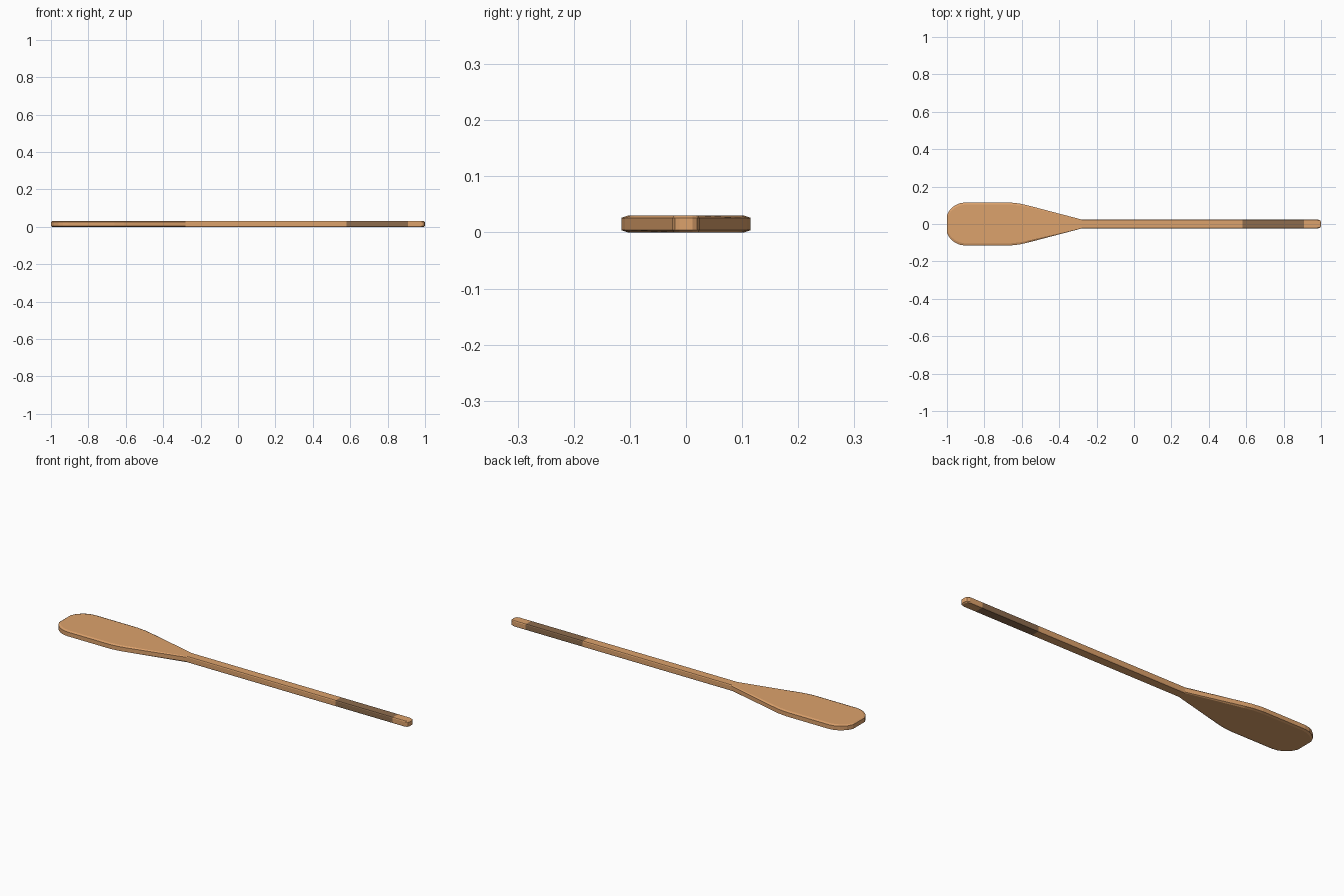
import bpy, bmesh

if "Cube" in bpy.data.objects:
    bpy.data.objects.remove(bpy.data.objects["Cube"])


def material(name, rgb):
    m = bpy.data.materials.new(name)
    m.diffuse_color = (*rgb, 1)
    m.use_nodes = True
    m.node_tree.nodes["Principled BSDF"].inputs["Base Color"].default_value = m.diffuse_color
    return m


wood = material("light_wood", (0.72, 0.36, 0.15))
wrap = material("brown_wrap", (0.27, 0.15, 0.075))

# Four levels of the cross-section: height, width factor, end inset
LEVELS = [(0.0, 0.9, 0.006), (0.004, 1.0, 0.0), (0.026, 1.0, 0.0), (0.03, 0.9, 0.006)]


def plank(name, half, mat):
    """Mirror a half outline of (x, half width), then stack it with chamfered rims."""
    outline = half + [(x, -y) for x, y in reversed(half)]
    bm = bmesh.new()
    rings = []
    for z, k, inset in LEVELS:
        ring = []
        for x, y in outline:
            if abs(x) > 0.93:                       # only the free ends are chamfered
                x -= inset if x > 0 else -inset
            ring.append(bm.verts.new((x, y * k, z)))
        rings.append(ring)
    n = len(outline)
    for a, b in zip(rings, rings[1:]):
        for i in range(n):
            j = (i + 1) % n
            bm.faces.new((a[i], a[j], b[j], b[i]))
    for z_ring in (rings[0], rings[-1]):            # strips across top and bottom
        for i in range(len(half) - 1):
            bm.faces.new((z_ring[i], z_ring[i + 1], z_ring[n - 2 - i], z_ring[n - 1 - i]))
    bmesh.ops.recalc_face_normals(bm, faces=bm.faces)
    mesh = bpy.data.meshes.new(name)
    bm.to_mesh(mesh)
    bm.free()
    mesh.materials.append(mat)
    ob = bpy.data.objects.new(name, mesh)
    bpy.context.collection.objects.link(ob)


W = 0.024  # shaft half width

# Blade with its tapering neck and the plain shaft
plank("blade_and_shaft",
      [(-1, 0.048), (-0.985, 0.076), (-0.96, 0.098), (-0.935, 0.11), (-0.905, 0.115),
       (-0.66, 0.115), (-0.61, 0.109), (-0.57, 0.1), (-0.28, W), (0.58, W)], wood)

# Dark hand grip
plank("grip", [(0.58, W), (0.91, W)], wrap)

# Rounded handle end
plank("handle_end", [(0.91, W), (0.983, W), (0.995, 0.02), (1, 0.012)], wood)
